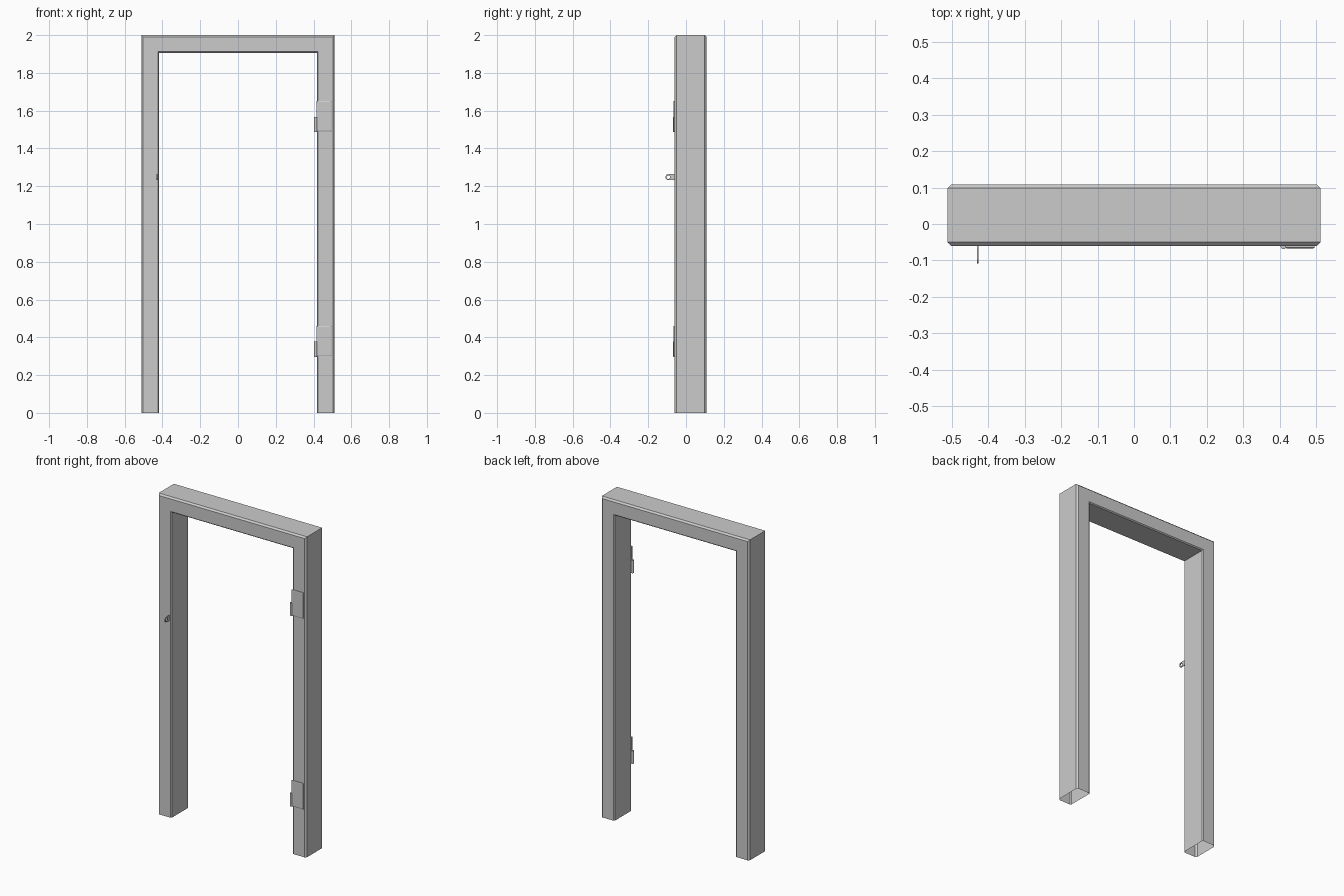
import bpy, bmesh, math

if "Cube" in bpy.data.objects:
    bpy.data.objects.remove(bpy.data.objects["Cube"])

FRONT, BACK = -0.06, 0.109


def make_object(name, verts, faces):
    mesh = bpy.data.meshes.new(name)
    bm = bmesh.new()
    vs = [bm.verts.new(v) for v in verts]
    for f in faces:
        bm.faces.new([vs[i] for i in f])
    bmesh.ops.recalc_face_normals(bm, faces=bm.faces[:])
    bm.to_mesh(mesh)
    bm.free()
    obj = bpy.data.objects.new(name, mesh)
    bpy.context.collection.objects.link(obj)
    return obj


# Door frame: chamfered hollow section swept along a mitred U, open at the floor
def door_frame():
    half, top, w, c, ci = 0.512, 2.0, 0.094, 0.010, 0.006
    # (distance in from the outer face, y)
    profile = [(0, FRONT + c), (c, FRONT), (w - ci, FRONT), (w, FRONT + ci),
               (w, BACK - ci), (w - ci, BACK), (c, BACK), (0, BACK - c)]
    n = len(profile)
    verts = []
    for side, high in ((-1, 0), (-1, 1), (1, 1), (1, 0)):
        verts += [(side * (half - d), y, (top - d) * high) for d, y in profile]
    faces = [(s * n + i, s * n + (i + 1) % n,
              (s + 1) * n + (i + 1) % n, (s + 1) * n + i)
             for s in range(3) for i in range(n)]
    return make_object("door_frame", verts, faces)


# Hinge leaf: thin plate with its front edges chamfered
def hinge_leaf(name, z):
    x0, x1, h, y0, y1, c = 0.416, 0.496, 0.16, FRONT + 0.001, -0.067, 0.004
    verts = []
    for y, d in ((y0, 0), (y1 + c / 2, 0), (y1, c)):
        verts += [(x0 + d, y, z + d), (x1 - d, y, z + d),
                  (x1 - d, y, z + h - d), (x0 + d, y, z + h - d)]
    faces = [(0, 1, 2, 3), (8, 9, 10, 11)]
    faces += [(r * 4 + i, r * 4 + (i + 1) % 4, r * 4 + 4 + (i + 1) % 4, r * 4 + 4 + i)
              for r in range(2) for i in range(4)]
    return make_object(name, verts, faces)


# Hinge knuckle: short barrel on the lower half of the leaf
def hinge_knuckle(name, z):
    bpy.ops.mesh.primitive_cylinder_add(vertices=12, radius=0.0085, depth=0.08,
                                        location=(0.411, -0.0605, z + 0.037))
    obj = bpy.context.object
    obj.name = name
    bpy.ops.object.shade_smooth_by_angle(angle=math.radians(40))
    return obj


# Latch eye: flat tab with a rounded tip and a hole
def latch_eye():
    n, r, hole, cy, cz, x, t = 24, 0.016, 0.0095, -0.093, 1.248, -0.4295, 0.005
    outer, inner = [], []
    for i in range(n):
        a = 2 * math.pi * i / n
        co, si = math.cos(a), math.sin(a)
        inner.append((cy + hole * co, cz + hole * si))
        if co <= 1e-6:
            outer.append((cy + r * co, cz + r * si))
        else:
            k = min(0.037 / co, r / max(abs(si), 1e-6))
            outer.append((cy + k * co, cz + k * si))
    verts = [(x + s * t / 2, y, z) for s in (-1, 1)
             for ring in (outer, inner) for y, z in ring]
    faces = []
    for a, b in ((0, 1), (1, 3), (3, 2), (2, 0)):
        faces += [(a * n + i, a * n + (i + 1) % n, b * n + (i + 1) % n, b * n + i)
                  for i in range(n)]
    return make_object("latch_eye", verts, faces)


door_frame()
for label, z in (("lower", 0.30), ("upper", 1.49)):
    hinge_leaf(label + "_hinge_leaf", z)
    hinge_knuckle(label + "_hinge_knuckle", z)
latch_eye()
